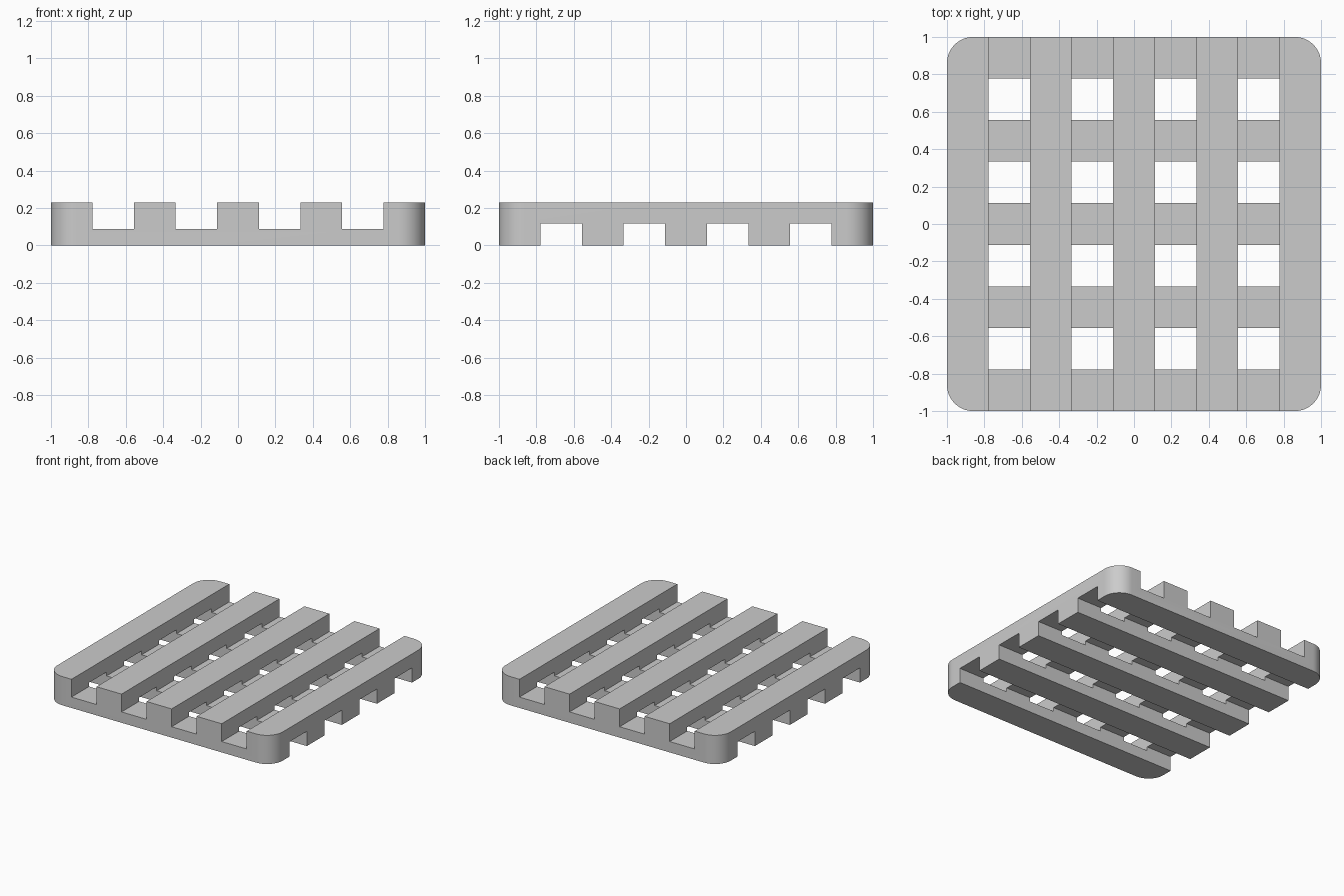
import bpy
import bmesh
from math import radians

cube = bpy.data.objects.get("Cube")
if cube:
    bpy.data.objects.remove(cube, do_unlink=True)

HEIGHT = 0.23
GROOVE_FLOOR = 0.087    # floor of the upper grooves
GROOVE_CEILING = 0.118  # ceiling of the lower grooves
PITCH = 2 / 9           # bar width equals gap width
RADIUS = 0.14

grey = bpy.data.materials.new("light_grey")
grey.use_nodes = True
colour = (0.6, 0.6, 0.6, 1)
grey.diffuse_color = colour
grey.node_tree.nodes["Principled BSDF"].inputs["Base Color"].default_value = colour


def add_box(bm, low, high):
    """Add an axis-aligned box spanning two corners."""
    verts = bmesh.ops.create_cube(bm, size=1)["verts"]
    for v in verts:
        for i in range(3):
            v.co[i] = high[i] if v.co[i] > 0 else low[i]


def make_object(name, bm):
    mesh = bpy.data.meshes.new(name)
    bm.to_mesh(mesh)
    bm.free()
    obj = bpy.data.objects.new(name, mesh)
    bpy.context.collection.objects.link(obj)
    return obj


# Slab with rounded vertical corners
bm = bmesh.new()
add_box(bm, (-1, -1, 0), (1, 1, HEIGHT))
corners = [e for e in bm.edges if abs(e.verts[0].co.z - e.verts[1].co.z) > 0.1]
bmesh.ops.bevel(bm, geom=corners, offset=RADIUS, segments=12, profile=0.5, affect='EDGES')
trivet = make_object("slatted_trivet", bm)
trivet.data.materials.append(grey)

# Four upper grooves run front to back, four lower ones run side to side
upper, lower = bmesh.new(), bmesh.new()
for i in range(4):
    a = -1 + PITCH * (2 * i + 1)
    b = a + PITCH
    add_box(upper, (a, -1.2, GROOVE_FLOOR), (b, 1.2, 0.5))
    add_box(lower, (-1.2, a, -0.3), (1.2, b, GROOVE_CEILING))

bpy.context.view_layer.objects.active = trivet
trivet.select_set(True)
for name, cutter_bm in (("upper_groove_cutter", upper), ("lower_groove_cutter", lower)):
    cutter = make_object(name, cutter_bm)
    cutter.hide_render = True
    cut = trivet.modifiers.new(name, 'BOOLEAN')
    cut.operation = 'DIFFERENCE'
    cut.solver = 'EXACT'
    cut.object = cutter
    bpy.ops.object.modifier_apply(modifier=cut.name)
    bpy.data.objects.remove(cutter, do_unlink=True)

# Smooth rounded corners, crisp edges elsewhere
bpy.ops.object.shade_smooth_by_angle(angle=radians(30))
